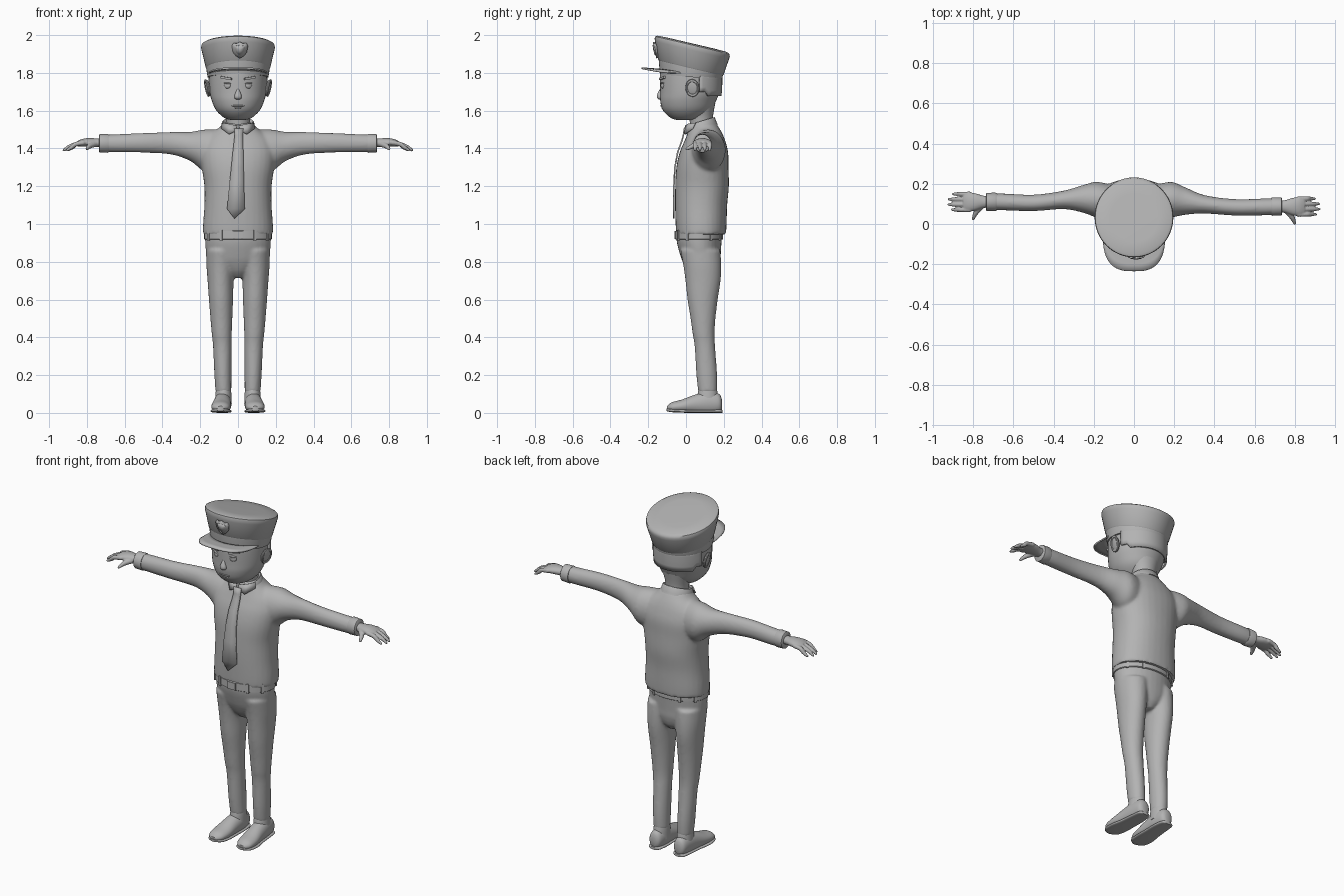
import bpy, bmesh, math
from mathutils import Vector

if "Cube" in bpy.data.objects:
    bpy.data.objects.remove(bpy.data.objects["Cube"])

grey = bpy.data.materials.new("plain grey")
grey.diffuse_color = (0.45, 0.45, 0.45, 1)
grey.use_nodes = True
grey.node_tree.nodes["Principled BSDF"].inputs["Base Color"].default_value = grey.diffuse_color


def make(name, bm, solid=0.0):
    bmesh.ops.recalc_face_normals(bm, faces=bm.faces)
    me = bpy.data.meshes.new(name)
    bm.to_mesh(me)
    bm.free()
    me.materials.append(grey)
    ob = bpy.data.objects.new(name, me)
    bpy.context.collection.objects.link(ob)
    if solid:
        m = ob.modifiers.new("thickness", 'SOLIDIFY')
        m.thickness, m.offset = solid, 0
    return ob


def refine(rings, k):
    """Smoothly interpolate between rings."""
    out = []
    for i in range(len(rings) - 1):
        p0, p1 = rings[max(i - 1, 0)], rings[i]
        p2, p3 = rings[i + 1], rings[min(i + 2, len(rings) - 1)]
        for s in range(k):
            t = s / k
            out.append([b + 0.5 * t * (c - a + t * (2 * a - 5 * b + 4 * c - d + t * (3 * (b - c) + d - a)))
                        for a, b, c, d in zip(p0, p1, p2, p3)])
    return out + [list(rings[-1])]


def loft(name, axis, rings, k=4, n=32, e=2.0, slope=None, floor=None):
    """Skin oval rings (position, centre a, centre b, radius a, radius b) along an axis."""
    bm = bmesh.new()
    loops = []
    slopes = slope or [0] * len(rings)
    for i, (p, ca, cb, ra, rb) in enumerate(refine(rings, k) if k > 1 else rings):
        row = []
        for j in range(n):
            c, s = math.cos(math.tau * j / n), math.sin(math.tau * j / n)
            u = math.copysign(abs(c) ** (2 / e), c) * ra
            v = math.copysign(abs(s) ** (2 / e), s) * rb
            if axis == 'z':
                co = (ca + u, cb + v, p + (slopes[i] * v if slope else 0))
            elif axis == 'x':
                co = (p, ca + u, cb + v)
            else:
                co = (ca + u, p, cb + v)
            if floor is not None:
                co = (co[0], co[1], max(co[2], floor))
            row.append(bm.verts.new(co))
        loops.append(row)
    for a, b in zip(loops, loops[1:]):
        for j in range(n):
            bm.faces.new((a[j], a[(j + 1) % n], b[(j + 1) % n], b[j]))
    bm.faces.new(loops[0])
    bm.faces.new(loops[-1])
    return make(name, bm)


def ball(name, loc, scale, rot=(0, 0, 0), seg=20):
    bm = bmesh.new()
    bmesh.ops.create_uvsphere(bm, u_segments=seg, v_segments=seg // 2, radius=1)
    ob = make(name, bm)
    ob.location, ob.scale, ob.rotation_euler = loc, scale, rot
    return ob


def box(name, loc, size, rot=(0, 0, 0)):
    bm = bmesh.new()
    bmesh.ops.create_cube(bm, size=1)
    ob = make(name, bm)
    ob.location, ob.scale, ob.rotation_euler = loc, size, rot
    return ob


def strips(name, rows, solid):
    """Sheet through rows of points, given thickness."""
    bm = bmesh.new()
    vs = [[bm.verts.new(p) for p in r] for r in rows]
    for a, b in zip(vs, vs[1:]):
        for j in range(len(a) - 1):
            bm.faces.new((a[j], a[j + 1], b[j + 1], b[j]))
    return make(name, bm, solid)


def tube(name, pts):
    """Round tube through (x, y, z, radius) points."""
    bm = bmesh.new()
    pts = refine(pts, 4)
    for x, y, z, r in pts:
        new = bmesh.ops.create_uvsphere(bm, u_segments=12, v_segments=8, radius=r)['verts']
        bmesh.ops.translate(bm, verts=new, vec=(x, y, z))
    return make(name, bm)


def fuse(name, parts, voxel, smooth):
    """Merge overlapping parts into one smooth skin."""
    bpy.ops.object.select_all(action='DESELECT')
    for p in parts:
        p.select_set(True)
    ob = parts[0]
    bpy.context.view_layer.objects.active = ob
    bpy.ops.object.join()
    ob.name = name
    m = ob.modifiers.new("fuse", 'REMESH')
    m.mode, m.voxel_size, m.use_smooth_shade = 'VOXEL', voxel, True
    s = ob.modifiers.new("soften", 'SMOOTH')
    s.factor, s.iterations = 0.5, smooth
    bpy.ops.object.convert(target='MESH')


# Shirt: torso and both sleeves
shirt = [loft("torso", 'z', [
    (.945, 0, .08, .186, .132), (1.0, 0, .08, .185, .135), (1.1, 0, .08, .178, .138),
    (1.2, 0, .085, .178, .142), (1.3, 0, .087, .192, .138), (1.38, 0, .095, .198, .128),
    (1.44, 0, .1, .18, .108), (1.48, 0, .1, .14, .092), (1.51, 0, .095, .1, .08),
    (1.535, 0, .09, .08, .068)], e=2.2)]
arm_y = {-1: (.1, .12, .125, .12, .105, .11, .11), 1: (.1, .12, .115, .098, .083, .085, .087)}
for s in (-1, 1):
    shape = [(.08, 1.385, .085, .115), (.18, 1.39, .09, .11), (.25, 1.41, .07, .078), (.35, 1.427, .046, .06),
             (.5, 1.43, .041, .052), (.65, 1.427, .042, .048), (.72, 1.427, .04, .046)]
    shirt.append(loft("sleeve", 'x', [(s * x, y, z, ry, rz) for (x, z, ry, rz), y in zip(shape, arm_y[s])]))
fuse("shirt", shirt, .009, 6)

# Cuffs and hands
for s in (-1, 1):
    y = arm_y[s][-1]
    loft("cuff", 'x', [(s * .685, y, 1.427, .044, .047), (s * .69, y, 1.427, .046, .05),
                       (s * .733, y, 1.427, .045, .048), (s * .736, y, 1.427, .041, .044)], k=1)
    hand = [loft("palm", 'x', [(s * .70, y, 1.428, .03, .025), (s * .745, y, 1.43, .03, .023),
                               (s * .79, y, 1.432, .043, .023), (s * .825, y, 1.43, .048, .02),
                               (s * .85, y, 1.425, .043, .014)])]
    for i, tip in enumerate((.905, .922, .92, .9)):
        fy = y - .039 + .026 * i
        hand.append(tube("finger", [(s * .82, fy, 1.43, .013), (s * .86, fy, 1.422, .012),
                                    (s * (tip - .025), fy, 1.407, .011), (s * tip, fy, 1.391, .007)]))
    hand.append(tube("thumb", [(s * .755, y - .015, 1.425, .017), (s * .785, y - .05, 1.413, .014),
                               (s * .80, y - .083, 1.397, .008)]))
    fuse("hand", hand, .004, 3)

# Trousers
leg = [(.11, .077, .115, .042, .05), (.2, .08, .11, .045, .055), (.35, .083, .1, .049, .054),
       (.42, .086, .093, .053, .058), (.5, .088, .09, .058, .066), (.6, .09, .088, .064, .08),
       (.7, .092, .09, .069, .093), (.78, .09, .086, .077, .1), (.86, .085, .076, .084, .106)]
parts = [loft("hips", 'z', [(.715, 0, .09, .03, .05), (.75, 0, .088, .09, .08), (.8, 0, .082, .158, .1),
                            (.84, 0, .076, .168, .108), (.9, 0, .07, .174, .118), (.95, 0, .07, .174, .122)])]
for s in (-1, 1):
    parts.append(loft("leg", 'z', [(z, s * cx, cy, rx, ry) for z, cx, cy, rx, ry in leg]))
fuse("trousers", parts, .008, 5)

# Belt, loops and buckle
loft("belt", 'z', [(.917, 0, .07, .176, .122), (.92, 0, .07, .179, .126),
                   (.962, 0, .07, .179, .126), (.965, 0, .07, .176, .122)], k=1, n=40)
for a in (30, 62, 118, 150, 210, 240, 300, 330):
    t = math.radians(a)
    box("belt_loop", (.18 * math.cos(t), .07 + .127 * math.sin(t), .94), (.008, .014, .056),
        (0, 0, math.atan2(math.sin(t) / .127, math.cos(t) / .18)))
box("buckle", (0, -.057, .941), (.05, .01, .042))

# Shoes
for s in (-1, 1):
    loft("shoe", 'y', [(.19, s * .08, .045, .018, .025), (.175, s * .08, .05, .036, .05),
                       (.12, s * .08, .052, .045, .062), (.05, s * .084, .045, .048, .052),
                       (-.02, s * .089, .035, .052, .036), (-.075, s * .092, .03, .044, .026),
                       (-.1, s * .092, .026, .018, .01)], floor=.008)
    loft("sole", 'y', [(.193, s * .08, .008, .018, .008), (.178, s * .08, .009, .038, .009),
                       (.12, s * .08, .009, .046, .009), (.05, s * .084, .009, .049, .009),
                       (-.02, s * .09, .01, .055, .009), (-.078, s * .092, .013, .046, .009),
                       (-.104, s * .092, .017, .018, .007)], e=3, floor=0)
    loft("ankle", 'z', [(.05, s * .078, .115, .045, .058), (.1, s * .077, .115, .042, .053),
                        (.128, s * .077, .115, .039, .048)])

# Neck, collar and collar flaps
loft("neck", 'z', [(1.48, 0, .085, .065, .06), (1.56, 0, .08, .065, .062), (1.64, 0, .08, .09, .075)])
loft("collar", 'z', [(1.5, 0, .083, .094, .086), (1.51, 0, .081, .092, .083), (1.54, 0, .077, .084, .076),
                     (1.544, 0, .077, .08, .072), (1.53, 0, .077, .07, .064)], k=1, slope=[.3] * 5)
for s in (-1, 1):
    strips("collar_flap", [[(s * .006, -.002, 1.52), (s * .05, .012, 1.53), (s * .084, .05, 1.535)],
                           [(s * .008, -.008, 1.495), (s * .048, -.006, 1.475), (s * .088, .036, 1.505)]], .006)

# Tie
tie = [(1.505, -.02, .028, -.008), (1.47, -.018, .026, -.014), (1.44, -.021, .027, -.022),
       (1.38, -.028, .028, -.044), (1.3, -.036, .03, -.059), (1.2, -.047, .032, -.064),
       (1.08, -.058, .036, -.064), (1.03, -.02, -.016, -.065)]
strips("tie", [[(a, y, z), (b, y, z)] for z, a, b, y in tie], .008)

# Head
loft("head", 'z', [(1.55, 0, 0, .03, .04), (1.56, 0, .002, .07, .08), (1.6, 0, .006, .114, .127),
                   (1.65, 0, .011, .138, .147), (1.7, 0, .02, .149, .157), (1.78, 0, .022, .152, .16),
                   (1.83, 0, .024, .15, .158)], n=40)

# Hair around the back of the head, with a step behind the ears
rows = []
for v in range(5):
    rows.append([])
    for d in range(18, 163, 6):
        t = math.radians(d)
        low = 1.70 if d < 33 or d > 147 else 1.677
        z = low + (1.80 - low) * v / 4
        r = .006 + .004 * min(1, (z - 1.677) / .05)
        rows[-1].append(((.148 + r) * math.cos(t), .02 + (.156 + r) * math.sin(t), z))
strips("hair", rows, .012)

# Ears, eyes, brows, nose and mouth
for s in (-1, 1):
    ball("ear", (s * .158, .034, 1.72), (.012, .035, .044), (0, s * .2, s * -.2))
    bpy.ops.mesh.primitive_torus_add(major_radius=.033, minor_radius=.007, major_segments=24, minor_segments=8,
                                     location=(s * .164, .034, 1.72), rotation=(0, math.pi / 2 + s * .2, s * -.2))
    rim = bpy.context.object
    rim.name, rim.scale = "ear_rim", (1.2, .95, .8)
    rim.data.materials.append(grey)
    ball("eye", (s * .056, -.124, 1.733), (.018, .009, .016), (0, 0, s * .35))
    ball("eyelid", (s * .056, -.125, 1.745), (.02, .009, .005), (0, s * -.1, s * .35))
    box("brow", (s * .062, -.126, 1.772), (.062, .012, .012), (0, s * -.15, s * .4))
loft("nose", 'z', [(1.658, 0, -.136, .006, .004), (1.666, 0, -.138, .018, .014), (1.68, 0, -.138, .019, .016),
                   (1.7, 0, -.136, .011, .01), (1.718, 0, -.132, .005, .004)], n=16)
ball("upper_lip", (0, -.127, 1.626), (.034, .008, .005))
ball("lower_lip", (0, -.123, 1.616), (.026, .008, .005))

# Cap: band, crown, trim
loft("cap_band", 'z', [(1.778, 0, .026, .161, .162), (1.80, 0, .026, .165, .167), (1.832, 0, .026, .168, .17)],
     k=1, n=48, slope=[-.09, -.15, -.235])
loft("cap_crown", 'z', [(1.824, 0, .026, .167, .168), (1.83, 0, .026, .171, .173), (1.92, 0, .032, .193, .196),
                        (1.935, 0, .033, .196, .199), (1.947, 0, .033, .193, .196), (1.954, 0, .033, .18, .183),
                        (1.956, 0, .033, .12, .12)], k=1, n=48, slope=[-.235] * 7)

# Visor
rows = []
for v in range(4):
    f = v / 3
    rows.append([])
    for i in range(33):
        t = math.pi * i / 32
        c, s = math.cos(t), math.sin(t)
        ox, oy = math.copysign(abs(c) ** .7, c) * .152, -.05 - .185 * s ** .7
        ix, iy = .152 * c, .02 - .15 * s
        z = 1.797 + .02 * s + f * .008 * s
        rows[-1].append((ix + (ox - ix) * f, iy + (oy - iy) * f, z))
strips("cap_visor", rows, .009)

# Shield badge on the crown, a raised plate with a smaller one on top
shield = [(0, .042), (.016, .034), (.034, .036), (.042, .022), (.036, -.012), (.02, -.032), (0, -.044)]
shield += [(-x, z) for x, z in shield[-2:0:-1]]
for name, k, off in (("badge", 1, 0), ("badge_centre", .62, .005)):
    bm = bmesh.new()
    mid = bm.verts.new((.01, -.164 - off, 1.922))
    rim = [bm.verts.new((.01 + x * k, -.162 - off + 4 * (x * k) ** 2 - .22 * z * k, 1.922 + z * k))
           for x, z in shield]
    for a, b in zip(rim, rim[1:] + rim[:1]):
        bm.faces.new((mid, a, b))
    make(name, bm, .009)

# Smooth shading with crisp edges
for ob in bpy.data.objects:
    bpy.ops.object.select_all(action='DESELECT')
    ob.select_set(True)
    bpy.context.view_layer.objects.active = ob
    bpy.ops.object.shade_smooth_by_angle(angle=math.radians(40))
